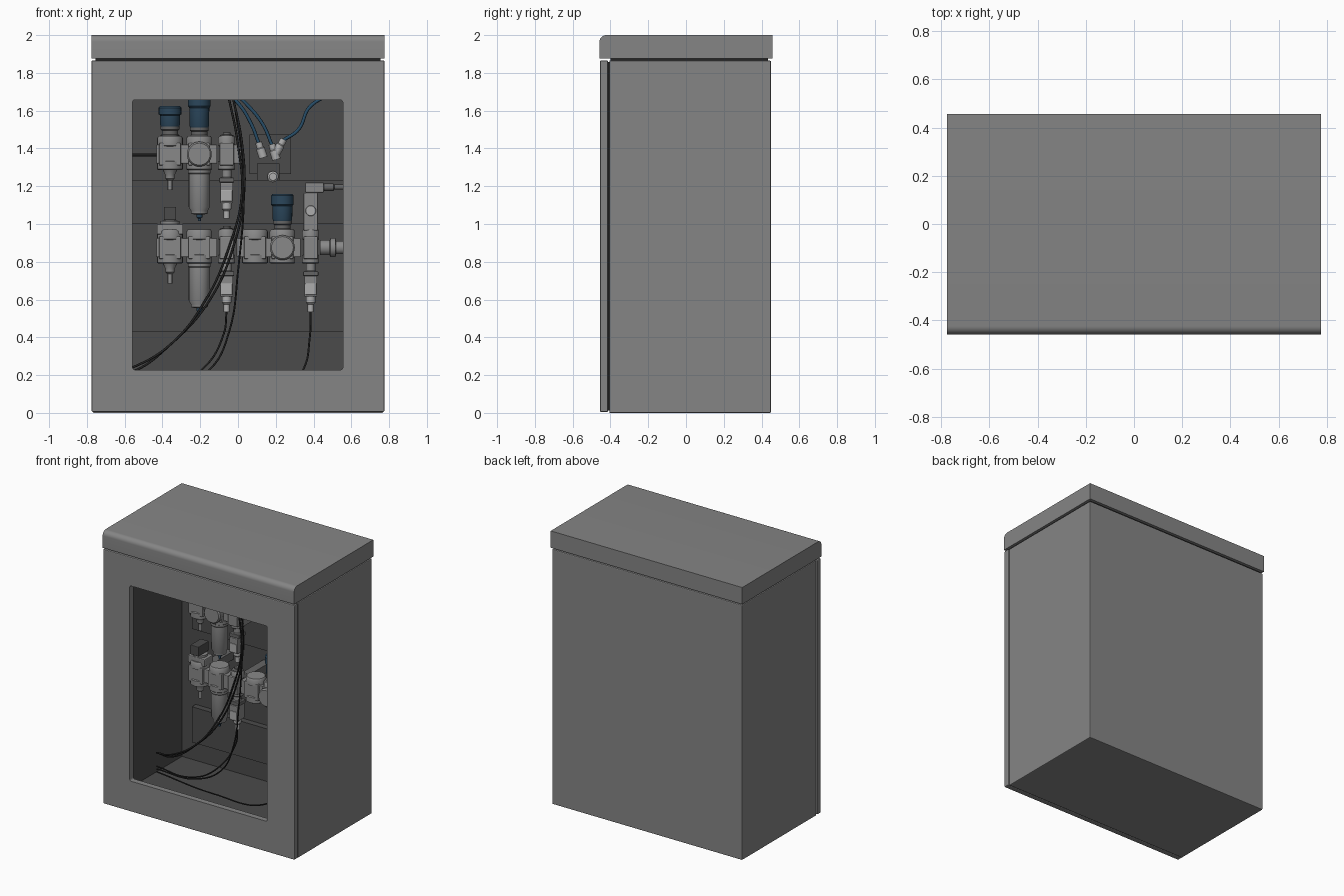
import bpy, bmesh, math
from mathutils import Vector

if "Cube" in bpy.data.objects:
    bpy.data.objects.remove(bpy.data.objects["Cube"])


def material(name, c):
    m = bpy.data.materials.new(name)
    m.diffuse_color = (*c, 1)
    m.use_nodes = True
    m.node_tree.nodes["Principled BSDF"].inputs["Base Color"].default_value = m.diffuse_color
    return m


GREY = material("cabinet_grey", (0.235, 0.235, 0.235))
LINER = material("liner_dark_grey", (0.07, 0.07, 0.07))
METAL = material("fitting_grey", (0.25, 0.25, 0.25))
MID = material("mid_grey", (0.13, 0.13, 0.13))
PALE = material("pale_grey", (0.42, 0.42, 0.42))
BLUE = material("knob_blue", (0.024, 0.062, 0.105))
TUBE = material("tube_blue", (0.02, 0.075, 0.14))
BLACK = material("cable_black", (0.018, 0.018, 0.018))
Y = 0.08  # depth at which the air units hang


def finish(bm, name, mats, smooth=False):
    bmesh.ops.recalc_face_normals(bm, faces=bm.faces[:])
    me = bpy.data.meshes.new(name)
    bm.to_mesh(me)
    bm.free()
    ob = bpy.data.objects.new(name, me)
    bpy.context.collection.objects.link(ob)
    for m in mats:
        me.materials.append(m)
    if smooth:
        bpy.ops.object.select_all(action='DESELECT')
        ob.select_set(True)
        bpy.context.view_layer.objects.active = ob
        bpy.ops.object.shade_smooth_by_angle(angle=math.radians(35))
    return ob


def box_bm(x0, x1, y0, y1, z0, z1):
    bm = bmesh.new()
    bmesh.ops.create_cube(bm, size=1)
    for v in bm.verts:
        v.co = ((x0 + x1) / 2 + v.co.x * (x1 - x0),
                (y0 + y1) / 2 + v.co.y * (y1 - y0),
                (z0 + z1) / 2 + v.co.z * (z1 - z0))
    return bm


def box(name, x0, x1, y0, y1, z0, z1, mat, bevel=0.0):
    bm = box_bm(x0, x1, y0, y1, z0, z1)
    if bevel:
        bmesh.ops.bevel(bm, geom=bm.edges[:], offset=bevel, segments=2,
                        profile=0.5, affect='EDGES')
    return finish(bm, name, [mat])


def lathe(name, centre, profile, mat, axis=(0, 0, 1), sides=24):
    """Turn (radius, height) pairs around an axis through centre."""
    bm = bmesh.new()
    rot = Vector((0, 0, 1)).rotation_difference(Vector(axis))
    rings = []
    for r, h in profile:
        rings.append([bm.verts.new(Vector(centre) + rot @ Vector(
            (r * math.cos(2 * math.pi * i / sides),
             r * math.sin(2 * math.pi * i / sides), h))) for i in range(sides)])
    for a, b in zip(rings, rings[1:]):
        for i in range(sides):
            j = (i + 1) % sides
            bm.faces.new((a[i], a[j], b[j], b[i]))
    bm.faces.new(rings[0])
    bm.faces.new(rings[-1])
    return finish(bm, name, [mat], True)


def cable(name, pts, r, mat):
    cu = bpy.data.curves.new(name, 'CURVE')
    cu.dimensions = '3D'
    cu.bevel_depth, cu.bevel_resolution, cu.resolution_u = r, 2, 10
    cu.use_fill_caps = True
    sp = cu.splines.new('BEZIER')
    sp.bezier_points.add(len(pts) - 1)
    for bp, p in zip(sp.bezier_points, pts):
        bp.co = p
        bp.handle_left_type = bp.handle_right_type = 'AUTO'
    cu.materials.append(mat)
    ob = bpy.data.objects.new(name, cu)
    bpy.context.collection.objects.link(ob)
    return ob


# Cabinet body: a box hollowed from the front, with a dark inside
bm = box_bm(-0.77, 0.77, -0.405, 0.45, 0, 1.865)
outer = [e for e in bm.edges if not all(v.co.y < 0 for v in e.verts)]
bmesh.ops.bevel(bm, geom=outer, offset=0.006, segments=2, profile=0.5, affect='EDGES')
bm.normal_update()
front = [f for f in bm.faces if f.normal.y < -0.9]
bmesh.ops.inset_region(bm, faces=front, thickness=0.02)
bm.normal_update()
wall = bmesh.ops.inset_region(bm, faces=front, thickness=0, depth=-0.83)["faces"]
for f in wall + front:
    f.material_index = 1
finish(bm, "cabinet_body", [GREY, LINER])

# Door frame with window opening
bm = box_bm(-0.775, 0.775, -0.455, -0.413, 0.005, 1.866)
bmesh.ops.bevel(bm, geom=bm.edges[:], offset=0.006, segments=2, profile=0.5, affect='EDGES')
door = finish(bm, "door_frame", [GREY])
bm = box_bm(-0.558, 0.555, -0.6, -0.3, 0.228, 1.657)
bmesh.ops.bevel(bm, geom=[e for e in bm.edges if abs(e.verts[0].co.y - e.verts[1].co.y) > 0.1],
                offset=0.012, segments=3, profile=0.5, affect='EDGES')
cutter = finish(bm, "window_cutter", [GREY])
cutter.hide_render = True
cutter.hide_viewport = True
cut = door.modifiers.new("window", 'BOOLEAN')
cut.object, cut.operation, cut.solver = cutter, 'DIFFERENCE', 'EXACT'

# Gasket strips in the gap behind the door
for s in (-1, 1):
    a, b = sorted((s * 0.757, s * 0.74))
    box("gasket_side", a, b, -0.416, -0.402, 0.02, 1.85, BLACK)
for z in (0.012, 1.845):
    box("gasket_strip", -0.755, 0.755, -0.416, -0.402, z, z + 0.012, BLACK)

# Lid with rounded front edge, extruded along x from its side profile
R = 0.035
prof = [(-0.458, 1.877), (0.457, 1.877), (0.457, 2.0)]
prof += [(-0.458 + R - R * math.sin(t * math.pi / 16), 2 - R + R * math.cos(t * math.pi / 16))
         for t in range(9)]
bm = bmesh.new()
face = bm.faces.new([bm.verts.new((-0.775, y, z)) for y, z in prof])
ext = bmesh.ops.extrude_face_region(bm, geom=[face], use_keep_orig=True)["geom"]
bmesh.ops.translate(bm, vec=(1.55, 0, 0), verts=[v for v in ext if isinstance(v, bmesh.types.BMVert)])
finish(bm, "lid", [GREY], True)
box("lid_riser", -0.755, 0.755, -0.4, 0.435, 1.86, 1.88, BLACK)

# Panels on the back wall
for z0, z1 in ((0.17, 0.43), (1.0, 1.23)):
    box("back_panel", -0.64, 0.64, 0.38, 0.43, z0, z1, LINER)


# Air unit pieces
def body(x, z, r=0.068):
    box("unit_block", x - r * 0.85, x + r * 0.85, Y - 0.058, Y + 0.058, z - 0.06, z + 0.06, METAL, 0.006)
    lathe("unit_casing", (x, Y, z), [(r * .9, -.085), (r, -.08), (r, -.04), (r * .85, -.035),
          (r * .85, .04), (r, .045), (r, .085), (r * .9, .095)], METAL)


def clamp(x, z):
    box("clamp", x - 0.022, x + 0.022, Y - 0.04, Y + 0.05, z - 0.05, z + 0.05, METAL, 0.005)


def knob(x, z, h):
    lathe("knob_collar", (x, Y, z), [(.05, -.07), (.05, -.045), (.043, -.04), (.043, -.02), (.05, -.015), (.05, 0)], MID)
    lathe("knob", (x, Y, z), [(.048, 0), (.052, .01), (.053, h * .55), (.06, h * .6), (.06, h - .01), (.052, h)], BLUE)


def gauge(x, z):
    lathe("gauge", (x, Y - .05, z), [(.066, 0), (.066, .035), (.058, .045)], METAL, (0, -1, 0), 32)


def bowl(x, z):
    lathe("bowl", (x, Y, z), [(.06, -.08), (.06, -.1), (.056, -.105), (.056, -.28), (.045, -.3),
          (.045, -.315), (.025, -.32)], METAL)
    lathe("bowl_tip", (x, Y, z), [(.016, -.315), (.016, -.335), (.008, -.34), (.008, -.355)], BLUE, sides=12)


def drain(x, z):
    lathe("drain", (x, Y, z), [(.04, -.08), (.025, -.11), (.025, -.13), (.012, -.14), (.012, -.19)], METAL, sides=16)


def sensor(x, z):
    lathe("sensor_neck", (x, Y, z), [(.026, -.08), (.026, -.12), (.03, -.125), (.03, -.135)], METAL, sides=16)
    box("sensor_collar", x - .04, x + .04, Y - .04, Y + .04, z - .15, z - .125, MID, .004)
    box("sensor_block", x - .034, x + .034, Y - .05, Y + .035, z - .26, z - .15, METAL, .005)
    box("sensor_plug", x - .03, x + .03, Y - .054, Y - .04, z - .25, z - .19, PALE, .003)
    lathe("sensor_nut", (x, Y, z), [(.026, -.26), (.026, -.29), (.016, -.3), (.016, -.34)], PALE, sides=12)


XA, XB, XC, XD, XE, XF = -0.36, -0.205, -0.06, 0.09, 0.235, 0.385
UP, LOW = 1.37, 0.875

# Rows of units, joined by clamps and held by brackets
for z, xs in ((UP, (XA, XB, XC)), (LOW, (XA, XB, XC, XD, XE, XF))):
    for x in xs:
        body(x, z, 0.045 if x in (XC, XF) else 0.068)
    for a, b in zip(xs, xs[1:]):
        clamp((a + b) / 2, z)
    clamp(xs[0] - 0.05, z)
    for x in xs[::2]:
        box("wall_bracket", x - .03, x + .03, Y + .04, 0.42, z - .03, z + .03, MID)
    drain(XA, z)
    bowl(XB, z)
    sensor(XC, z)
    lathe("sensor_cap", (XC, Y, z), [(.035, .09), (.035, .1), (.02, .105), (.02, .115)], MID, sides=16)

# Upper row: two regulators
knob(XA, UP + .145, .11)
knob(XB, UP + .14, .19)
gauge(XB, UP)
clamp(XC + .055, UP)
cable("inlet_pipe", [(-.75, Y, 1.365), (-.6, Y, 1.365), (-.42, Y, 1.365)], .007, BLACK)

# Lower row: shut-off valve, regulator, pressure switch and outlet
box("valve_top", XA - .07, XA + .07, Y - .05, Y + .05, .945, 1.0, METAL, .006)
lathe("valve_stem", (XA, Y, 1.0), [(.05, 0), (.05, .015), (.025, .02), (.025, .04)], METAL)
box("valve_handle", XA - .033, XA + .033, Y - .07, Y + .05, 1.02, 1.09, LINER, .004)
knob(XE, LOW + .14, .145)
gauge(XE, LOW)
sensor(XF, LOW)
box("switch_body", XF - .038, XF + .038, Y - .04, Y + .04, .965, 1.165, METAL, .006)
lathe("switch_dial", (XF, Y - .04, 1.07), [(.028, 0), (.026, .006)], PALE, (0, -1, 0))
box("switch_head", XF - .03, XF + .07, Y - .035, Y + .035, 1.165, 1.22, METAL, .006)
lathe("switch_plug", (XF + .07, Y, 1.195), [(.02, 0), (.02, .05), (.013, .055), (.013, .1)], MID, (1, 0, 0), 12)
lathe("outlet", (XF, Y, LOW), [(.04, .05), (.04, .1), (.05, .105), (.05, .13), (.035, .135), (.035, .17)], METAL, (1, 0, 0))

# Manifold on the back wall with push-in fittings and blue tubes
box("manifold_plate", .06, .28, .34, .43, 1.265, 1.475, LINER)
box("manifold_block", .1, .22, .2, .34, 1.23, 1.32, LINER)
lathe("manifold_port", (.185, .2, 1.25), [(.03, -.02), (.03, .02), (.02, .03)], PALE, (0, -1, 0), 12)
tubes = (((.125, 1.38), (-.3, .95), ((.07, 1.53), (.0, 1.64), (-.1, 1.72))),
         ((.195, 1.37), (-.3, .95), ((.13, 1.53), (.04, 1.64), (-.05, 1.72))),
         ((.215, 1.4), (.5, .86), ((.32, 1.5), (.38, 1.62), (.52, 1.7))))
for (x, z), (dx, dz), path in tubes:
    lathe("tube_fitting", (x, .22, z), [(.023, -.03), (.023, .02), (.018, .025), (.018, .055)], PALE, (dx, 0, dz), 12)
    cable("blue_tube", [(x + dx * .05, .22, z + dz * .05)] + [(px, .22, pz) for px, pz in path], .009, TUBE)

# Black cables
F = Y - .07
for d in (0, .022):
    cable("main_cable", [(-.06 + d, F, 1.72), (.0 + d, F, 1.42), (.02 + d / 2, F, 1.15),
          (-.04 + d, F, .9), (-.17 + d, F, .6), (-.36, F + d, .36), (-.56, F + d, .24 - d), (-.7, F + .05, .2)],
          .006, BLACK)
cable("upper_sensor_cable", [(-.02, Y, 1.65), (.03, F, 1.25), (.0, F, .75), (-.05, F, .42), (-.14, F, .24),
      (-.35, F, .12), (-.7, F + .05, .08)], .005, BLACK)
cable("lower_sensor_cable", [(XC, Y, .54), (-.075, Y, .42), (-.19, F, .23), (-.4, F, .12), (-.7, F + .05, .1)], .005, BLACK)
cable("switch_cable", [(XF, Y, .54), (.38, Y, .4), (.34, F, .22), (.2, F, .08), (-.2, F, .05), (-.7, F + .05, .06)], .005, BLACK)
